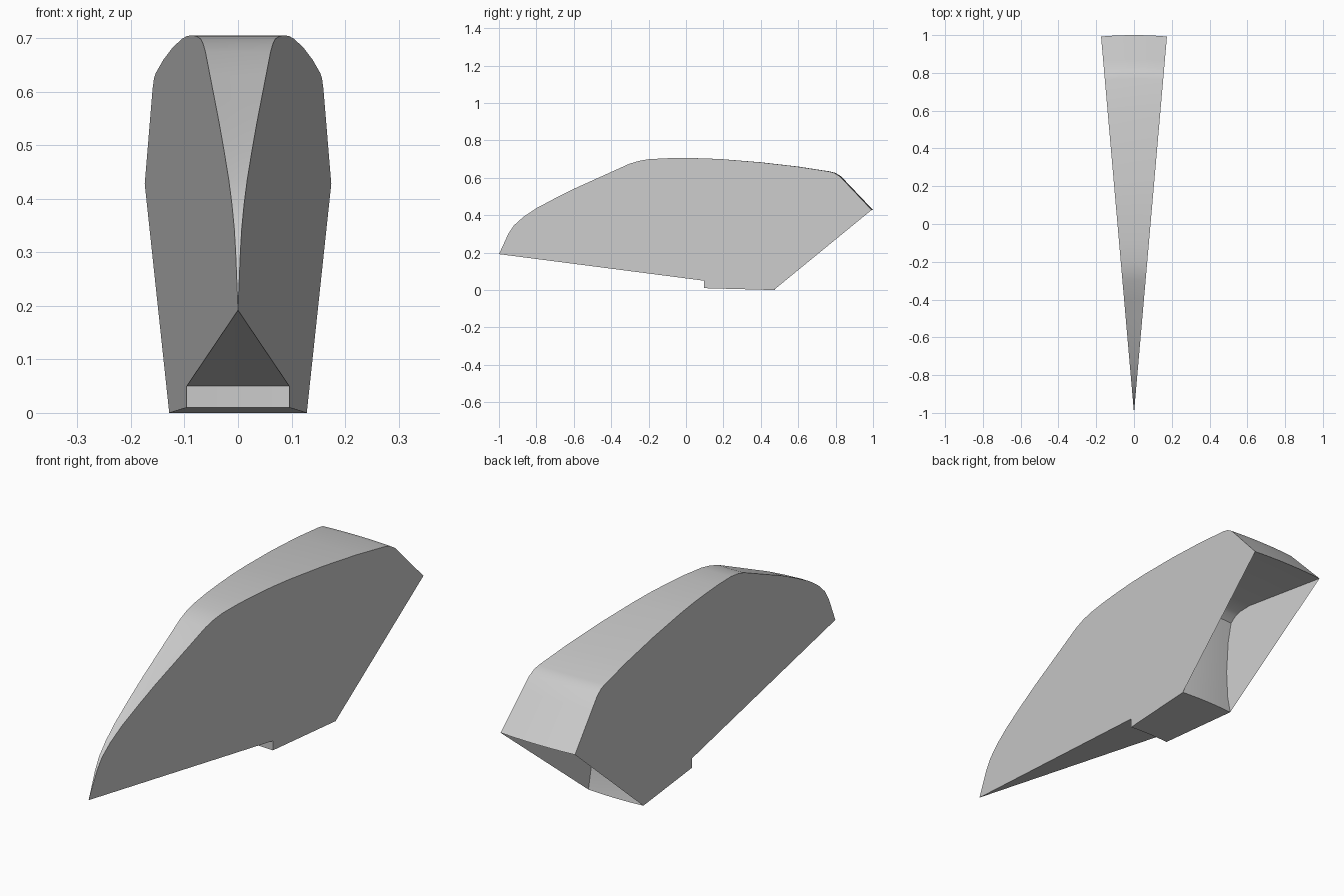
import bpy, bmesh
from math import sin, cos, radians

if "Cube" in bpy.data.objects:
    bpy.data.objects.remove(bpy.data.objects["Cube"])

# Profile as (y, z): the piece is a 10 degree slice turned about a vertical axis at y = -1
top = [(-1, .192), (-.98, .235), (-.95, .30), (-.92, .345), (-.87, .39), (-.8, .437),
       (-.7, .49), (-.6, .54), (-.5, .585), (-.4, .63), (-.3, .675), (-.25, .69),
       (-.2, .699), (-.1, .7045), (0, .7055), (.1, .704), (.2, .699), (.4, .683),
       (.6, .66), (.77, .634), (.80, .626), (.83, .607), (.87, .565), (1, .428)]
recess = [(.59, .465), (.53, .459), (.505, .448), (.48, .425), (.463, .34), (.454, .2), (.46, .08)]
bottom = [(.475, 0), (.1, .01), (.1, .05)]
HALF, STEPS = 5, 6


def turned_point(p, step):
    a = radians(-HALF + 2 * HALF * step / STEPS)
    r = p[0] + 1
    return (r * sin(a), r * cos(a) - 1, p[1])


bm = bmesh.new()
profile = top + recess + bottom
rings = [[bm.verts.new(turned_point(p, s)) for p in profile] for s in range(STEPS + 1)]

# Turned skin, including the undercut recess at the back
n = len(profile)
for a, b in zip(rings, rings[1:]):
    for j in range(n):
        k = (j + 1) % n
        bm.faces.new((a[j], b[j], b[k], a[k]))

# Flat side walls, which close straight across the recess
for ring, flip in ((rings[0], False), (rings[-1], True)):
    wall = ring[:len(top)] + ring[-len(bottom):]
    bm.faces.new(wall[::-1] if flip else wall)

# Merge the points on the axis into one tip
bmesh.ops.remove_doubles(bm, verts=bm.verts, dist=1e-5)

mesh = bpy.data.meshes.new("wedge_slice")
bm.to_mesh(mesh)
bm.free()
wedge = bpy.data.objects.new("wedge_slice", mesh)
bpy.context.collection.objects.link(wedge)
bpy.context.view_layer.objects.active = wedge
wedge.select_set(True)
bpy.ops.object.shade_smooth_by_angle(angle=radians(30))
